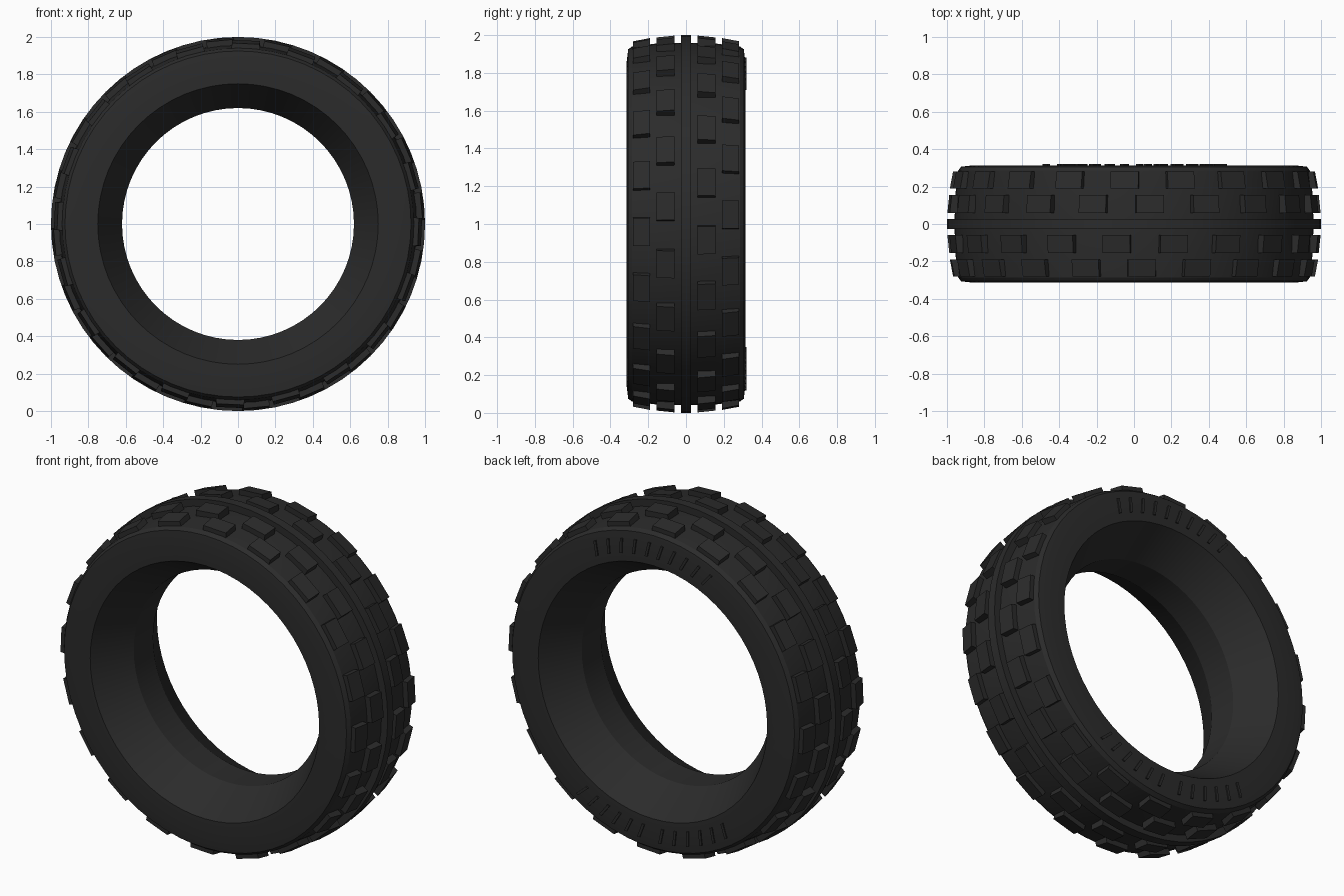
import bpy
import bmesh
from math import radians
from mathutils import Matrix, Vector

cube = bpy.data.objects.get("Cube")
if cube:
    bpy.data.objects.remove(cube, do_unlink=True)

STEPS = 64
BLOCKS = 20
HUB = Vector((0, 0, 1))

rubber = bpy.data.materials.new("black_rubber")
rubber.use_nodes = True
colour = (0.024, 0.024, 0.024, 1)
rubber.diffuse_color = colour
shader = rubber.node_tree.nodes["Principled BSDF"]
shader.inputs["Base Color"].default_value = colour
shader.inputs["Roughness"].default_value = 0.8


def finish(name, bm, smooth=None):
    """Turn a bmesh into a rubber object centred on the axle."""
    bmesh.ops.recalc_face_normals(bm, faces=bm.faces)
    mesh = bpy.data.meshes.new(name)
    bm.to_mesh(mesh)
    bm.free()
    mesh.materials.append(rubber)
    obj = bpy.data.objects.new(name, mesh)
    obj.location = HUB
    bpy.context.collection.objects.link(obj)
    if smooth:
        bpy.ops.object.select_all(action='DESELECT')
        obj.select_set(True)
        bpy.context.view_layer.objects.active = obj
        bpy.ops.object.shade_smooth_by_angle(angle=radians(smooth))
    return obj


def lathe(name, profile):
    """Spin a closed (y, radius) profile around the axle."""
    bm = bmesh.new()
    verts = [bm.verts.new((r, y, 0)) for y, r in profile]
    edges = [bm.edges.new((v, verts[i - 1])) for i, v in enumerate(verts)]
    bmesh.ops.spin(bm, geom=verts + edges, cent=(0, 0, 0), axis=(0, 1, 0),
                   angle=radians(360), steps=STEPS, use_merge=True)
    bmesh.ops.remove_doubles(bm, verts=bm.verts, dist=0.0001)
    return finish(name, bm, 25)


def add_box(bm, angle, corner):
    """Add a cube at an angle round the axle, shaped by corner(signs)."""
    turn = Matrix.Rotation(-radians(angle), 4, 'Y')
    for v in bmesh.ops.create_cube(bm, size=2)["verts"]:
        v.co = turn @ Vector(corner(*v.co))


def tread_row(name, inner, outer, offset):
    """Ring of blocks; inner and outer are (y, top radius)."""
    bm = bmesh.new()

    def corner(a, b, c):
        y, top = outer if b > 0 else inner
        return (top if a > 0 else 0.92, y, c * (0.074 if a > 0 else 0.077))

    for i in range(BLOCKS):
        add_box(bm, offset + i * 360 / BLOCKS, corner)
    return finish(name, bm)


# Carcass: crown, shoulder, sidewall, sloping bead and flat inner band
half = [(0.0, 0.96), (0.16, 0.955), (0.285, 0.94), (0.306, 0.925),
        (0.314, 0.86), (0.312, 0.75), (0.09, 0.62)]
lathe("tyre_body", half + [(-y, r) for y, r in reversed(half[1:])])

# Centre rib
lathe("centre_rib", [(-0.027, 0.94), (-0.027, 1.0), (0.027, 1.0), (0.027, 0.94)])

# Staggered tread blocks, two rows on each side
for side, sign, near, far in (("front", -1, 5.5, 15.5), ("back", 1, 13, 3)):
    tread_row(side + "_inner_tread", (sign * 0.06, 0.995), (sign * 0.155, 0.985), near)
    tread_row(side + "_outer_tread", (sign * 0.19, 0.982), (sign * 0.28, 0.965), far)

# Plain slanted ribs in groups on the back sidewall
bm = bmesh.new()


def rib_corner(a, b, c):
    return (0.84 + a * 0.042, 0.316 + b * 0.004, c * 0.008 + a * 0.012)


for start, end, count in ((64, 82, 4), (88, 115, 6), (236, 266, 6), (275, 303, 6)):
    for i in range(count):
        add_box(bm, start + (end - start) * i / (count - 1), rib_corner)
finish("sidewall_ribs", bm)
